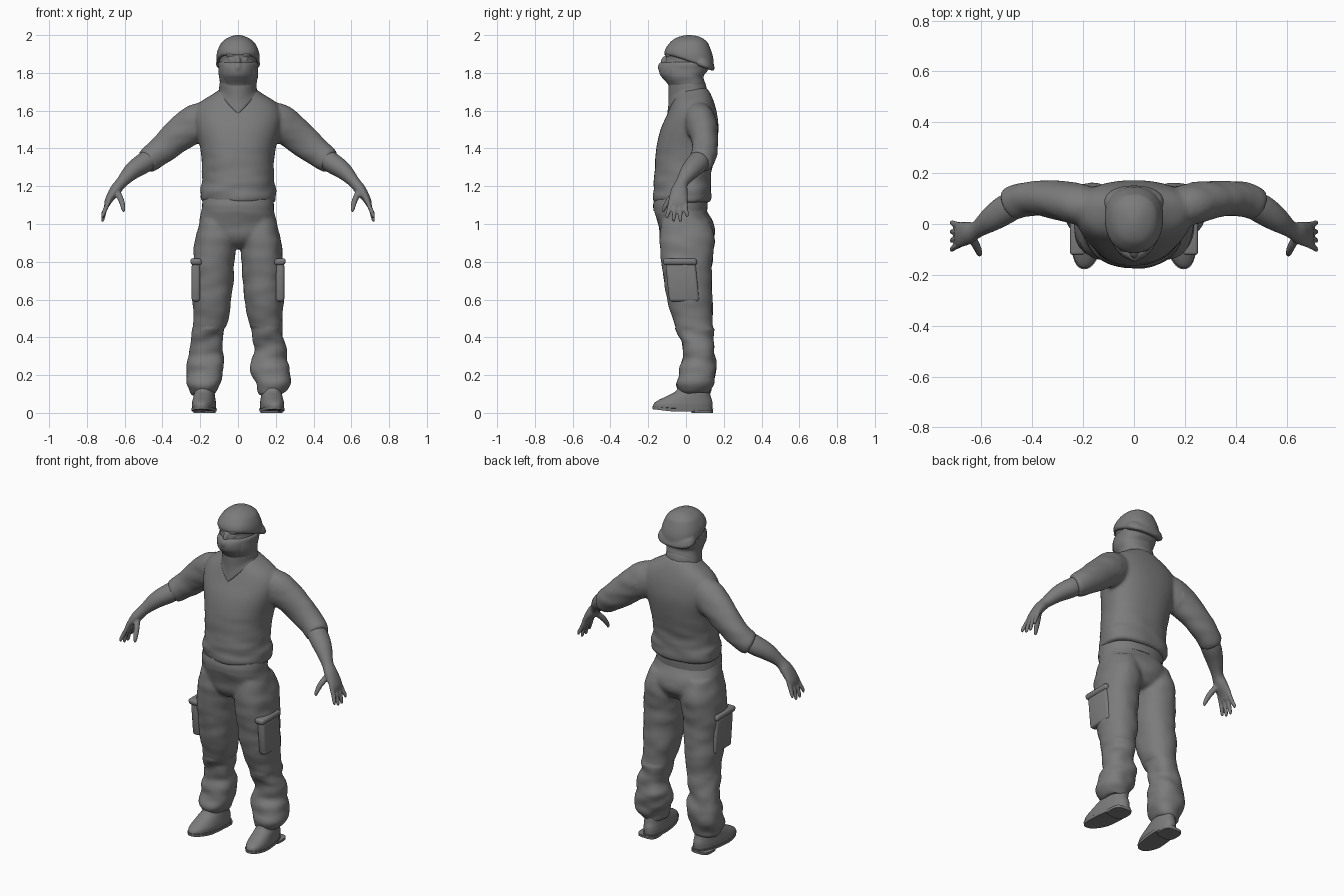
import bpy, bmesh, math
from mathutils import Vector, noise

cube = bpy.data.objects.get("Cube")
if cube:
    bpy.data.objects.remove(cube)

grey = bpy.data.materials.new("plain grey")
grey.use_nodes = True
grey.diffuse_color = (.2, .2, .2, 1)
grey.node_tree.nodes["Principled BSDF"].inputs["Base Color"].default_value = (.2, .2, .2, 1)


def spline(rows, steps=5):
    """Catmull-Rom interpolation of section rows."""
    out = []
    for i in range(len(rows) - 1):
        quad = [rows[max(i - 1, 0)], rows[i], rows[i + 1], rows[min(i + 2, len(rows) - 1)]]
        for k in range(steps):
            t = k / steps
            out.append([.5 * (2 * b + (c - a) * t + (2 * a - 5 * b + 4 * c - d) * t * t
                              + (3 * b - a - 3 * c + d) * t ** 3) for a, b, c, d in zip(*quad)])
    return out + [list(rows[-1])]


def skin(bm, rings):
    """Bridge closed rings of points and cap both ends."""
    loops = [[bm.verts.new(p) for p in ring] for ring in rings]
    n = len(loops[0])
    for a, b in zip(loops, loops[1:]):
        for i in range(n):
            j = (i + 1) % n
            bm.faces.new((a[i], a[j], b[j], b[i]))
    bm.faces.new(loops[0])
    bm.faces.new(loops[-1])


def stack(bm, rows, side=1, bias=.5, power=.9, warp=None, n=40):
    """Horizontal sections: height, x from, x to, front, back."""
    rings = []
    for z, x0, x1, y0, y1 in spline(rows):
        ring = []
        cy = y0 + (y1 - y0) * bias
        for i in range(n):
            a = math.tau * i / n
            c, s = math.cos(a), math.sin(a)
            c = math.copysign(abs(c) ** power, c)
            s = math.copysign(abs(s) ** power, s)
            p = Vector((side * ((x0 + x1) / 2 + c * (x1 - x0) / 2),
                        cy + s * ((y1 - cy) if s > 0 else (cy - y0)), z))
            ring.append(warp(p) if warp else p)
        rings.append(ring)
    skin(bm, rings)


def centred(rows):
    return [(z, -w, w, y0, y1) for z, w, y0, y1 in rows]


def tube(bm, rows, side=1, n=20):
    """Sections across a path: x, y, z, depth radius, thickness radius."""
    rows = spline(rows)
    pts = [Vector(r[:3]) for r in rows]
    rings = []
    for i, r in enumerate(rows):
        t = (pts[min(i + 1, len(pts) - 1)] - pts[max(i - 1, 0)]).normalized()
        u = Vector((0, 1, 0))
        u = (u - t * u.dot(t)).normalized()
        v = t.cross(u)
        ring = []
        for k in range(n):
            a = math.tau * k / n
            p = pts[i] + u * math.cos(a) * r[3] + v * math.sin(a) * r[4]
            ring.append(Vector((p.x * side, p.y, p.z)))
        rings.append(ring)
    skin(bm, rings)


def blob(bm, at, size):
    made = bmesh.ops.create_uvsphere(bm, u_segments=20, v_segments=12, radius=1)["verts"]
    for v in made:
        v.co = Vector(at) + Vector(size) * v.co


def finish(bm, name, voxel=0, smooth=3, folds=None, bevel=0):
    bmesh.ops.recalc_face_normals(bm, faces=bm.faces)
    mesh = bpy.data.meshes.new(name)
    bm.to_mesh(mesh)
    bm.free()
    ob = bpy.data.objects.new(name, mesh)
    bpy.context.collection.objects.link(ob)
    bpy.ops.object.select_all(action="DESELECT")
    bpy.context.view_layer.objects.active = ob
    ob.select_set(True)
    if voxel:
        m = ob.modifiers.new("blend", "REMESH")
        m.mode, m.voxel_size = "VOXEL", voxel
        m = ob.modifiers.new("relax", "SMOOTH")
        m.iterations = smooth
    if bevel:
        m = ob.modifiers.new("round", "BEVEL")
        m.width, m.segments = bevel, 3
    for m in list(ob.modifiers):
        bpy.ops.object.modifier_apply(modifier=m.name)
    if folds:
        moved = [v.co + v.normal * folds(v.co) for v in ob.data.vertices]
        for v, co in zip(ob.data.vertices, moved):
            v.co = co
    ob.data.materials.clear()
    ob.data.materials.append(grey)
    bpy.ops.object.shade_smooth_by_angle(angle=math.radians(50))
    return ob


# Shirt: torso and elbow-length sleeves blended into one cloth
bm = bmesh.new()
stack(bm, centred([
    (1.115, .19, -.16, .12), (1.13, .2, -.172, .132), (1.18, .2, -.172, .135),
    (1.22, .19, -.17, .13), (1.3, .19, -.165, .14), (1.4, .2, -.158, .16),
    (1.5, .225, -.135, .172), (1.58, .235, -.1, .165), (1.64, .205, -.075, .15),
    (1.69, .13, -.055, .13), (1.72, .085, -.04, .11)]), bias=.6)
for s in (1, -1):
    tube(bm, [(.14, .06, 1.58, .07, .08), (.21, .075, 1.54, .082, .1), (.28, .09, 1.495, .078, .095),
              (.36, .1, 1.43, .07, .084), (.43, .097, 1.372, .068, .072),
              (.475, .082, 1.338, .068, .066), (.49, .075, 1.328, .06, .058)], s)


def shirt_folds(p):
    low = max(0, 1.45 - p.z) if abs(p.x) < .22 else .15
    return .03 * low * noise.noise(Vector((p.x * 7, p.y * 7, p.z * 20)))


finish(bm, "shirt", .01, 4, shirt_folds)

# Trousers: hips and baggy legs
bm = bmesh.new()
stack(bm, centred([
    (1.15, .18, -.155, .11), (1.08, .19, -.17, .108), (1.0, .205, -.15, .145),
    (.94, .2, -.135, .15), (.89, .13, -.1, .12), (.87, .06, -.05, .08)]))
for s in (1, -1):
    stack(bm, [(1.02, .03, .2, -.13, .12), (.93, .01, .225, -.14, .15), (.8, .018, .24, -.13, .14),
               (.7, .025, .24, -.115, .135), (.6, .035, .242, -.1, .14), (.5, .05, .235, -.07, .14),
               (.4, .075, .245, -.035, .14), (.32, .085, .255, -.015, .155), (.25, .07, .27, -.03, .16),
               (.19, .075, .278, -.04, .155), (.14, .1, .265, -.045, .14), (.1, .115, .245, -.03, .125)], s)


def trouser_folds(p):
    size = .014 if p.z < .45 else .006
    return size * noise.noise(Vector((p.x * 9, p.y * 9 + p.z * 3, p.z * 16)))


finish(bm, "trousers", .01, 3, trouser_folds)

# Waistband
bm = bmesh.new()
stack(bm, centred([(1.07, .19, -.172, .112), (1.1, .19, -.174, .114), (1.13, .187, -.168, .115)]))
finish(bm, "waistband")

for s, label in ((1, "left"), (-1, "right")):
    # Thigh pocket with its flap
    for part, x, z, size in (("pocket", .222, .69, (.045, .16, .2)), ("pocket_flap", .23, .8, (.06, .18, .035))):
        bm = bmesh.new()
        for v in bmesh.ops.create_cube(bm, size=1)["verts"]:
            v.co = Vector(size) * v.co
            v.co += Vector((s * (x + .08 * (.7 - z) + .1 * v.co.z * (part == "pocket_flap")),
                            -.02 + .12 * (.7 - z) + v.co.z * -.1, z))
        finish(bm, f"{label}_{part}", bevel=.014)

    # Forearm, palm, fingers and thumb
    bm = bmesh.new()
    tube(bm, [(.43, .095, 1.37, .05, .05), (.5, .06, 1.322, .058, .054), (.56, .02, 1.28, .05, .046),
              (.615, -.02, 1.222, .034, .031), (.65, -.035, 1.178, .044, .03),
              (.685, -.042, 1.125, .05, .02), (.695, -.044, 1.095, .044, .014)], s)
    for i, drop in enumerate((1.03, 1.012, 1.01, 1.035)):
        y0, y1 = -.08 + .025 * i, -.1 + .035 * i
        tube(bm, [(.68, y0, 1.13, .012, .012), (.704, (y0 + y1) / 2, 1.075, .012, .012),
                  (.716, y1, drop + .015, .01, .01), (.718, y1, drop, .005, .005)], s, 10)
    tube(bm, [(.64, -.05, 1.17, .018, .018), (.618, -.09, 1.125, .016, .016),
              (.608, -.115, 1.085, .012, .012), (.606, -.122, 1.062, .006, .006)], s, 10)
    finish(bm, f"{label}_forearm_and_hand", .006, 2)

    # Shoe upper, sole and heel
    def toe_out(p, s=s):
        return p + Vector((s * .1 * -p.y, 0, .12 * max(0, -p.y - .08) if p.z < .03 else 0))
    bm = bmesh.new()
    stack(bm, [(.015, .118, .238, -.172, .138), (.045, .117, .24, -.172, .14), (.065, .12, .238, -.15, .138),
               (.09, .125, .235, -.1, .13), (.12, .13, .23, -.05, .125), (.18, .135, .225, -.03, .115)],
          s, warp=toe_out)
    finish(bm, f"{label}_shoe")
    bm = bmesh.new()
    stack(bm, [(.008, .115, .24, -.176, .142), (.024, .113, .242, -.178, .145)], s, warp=toe_out)
    stack(bm, [(0, .12, .236, .03, .142), (.015, .118, .238, .025, .144)], s, power=.6)
    finish(bm, f"{label}_sole")

# Head under the wrap, with nose, brow and eyes
bm = bmesh.new()
stack(bm, centred([
    (1.7, .08, -.06, .09), (1.78, .095, -.115, .09), (1.83, .1, -.122, .13), (1.87, .1, -.108, .138),
    (1.91, .104, -.106, .134), (1.95, .085, -.08, .11), (1.98, .05, -.04, .08)]), bias=.6)
blob(bm, (0, -.11, 1.855), (.016, .025, .035))
for s in (1, -1):
    blob(bm, (s * .035, -.092, 1.895), (.032, .02, .009))
    blob(bm, (s * .035, -.093, 1.872), (.018, .014, .01))
finish(bm, "head", .006, 2)

# Face mask wrapping the jaw and nape
bm = bmesh.new()
stack(bm, centred([
    (1.68, .1, -.08, .11), (1.73, .098, -.09, .1), (1.765, .1, -.118, .095), (1.79, .104, -.138, .1),
    (1.825, .107, -.143, .12), (1.85, .107, -.132, .13), (1.858, .1, -.11, .12)]), bias=.65, power=1)
blob(bm, (0, -.125, 1.83), (.022, .024, .03))
finish(bm, "face_mask", .007, 3,
       lambda p: .008 * noise.noise(Vector((p.x * 8, p.y * 8, p.z * 25))) if p.y > -.08 else 0)

# Head wrap, lower at the back, with a tied band
def tilt(p):
    return p - Vector((0, 0, .35 * max(0, p.y + .07) * max(0, min(1, (1.96 - p.z) / .06))))


bm = bmesh.new()
stack(bm, centred([
    (1.892, .108, -.11, .138), (1.9, .115, -.115, .146), (1.925, .112, -.11, .144), (1.95, .097, -.094, .125),
    (1.975, .072, -.07, .1), (1.992, .04, -.035, .07), (2, .012, 0, .03)]), bias=.55, warp=tilt)
stack(bm, centred([(1.885, .108, .03, .142), (1.9, .118, .02, .152), (1.915, .108, .03, .142)]), warp=tilt)
finish(bm, "head_wrap", .007, 2)

# Neck scarf ending in a point on the chest
def point(p):
    drop = max(0, 1 - abs(p.x) / .095) * max(0, min(1, (1.75 - p.z) / .06))
    return p - Vector((0, .012 * drop, .095 * drop)) if p.y < 0 else p


bm = bmesh.new()
stack(bm, centred([
    (1.675, .1, -.083, .105), (1.685, .108, -.086, .112), (1.71, .1, -.084, .11),
    (1.74, .098, -.09, .104), (1.77, .09, -.095, .09)]), bias=.6, power=1, warp=point)
finish(bm, "neck_scarf")
